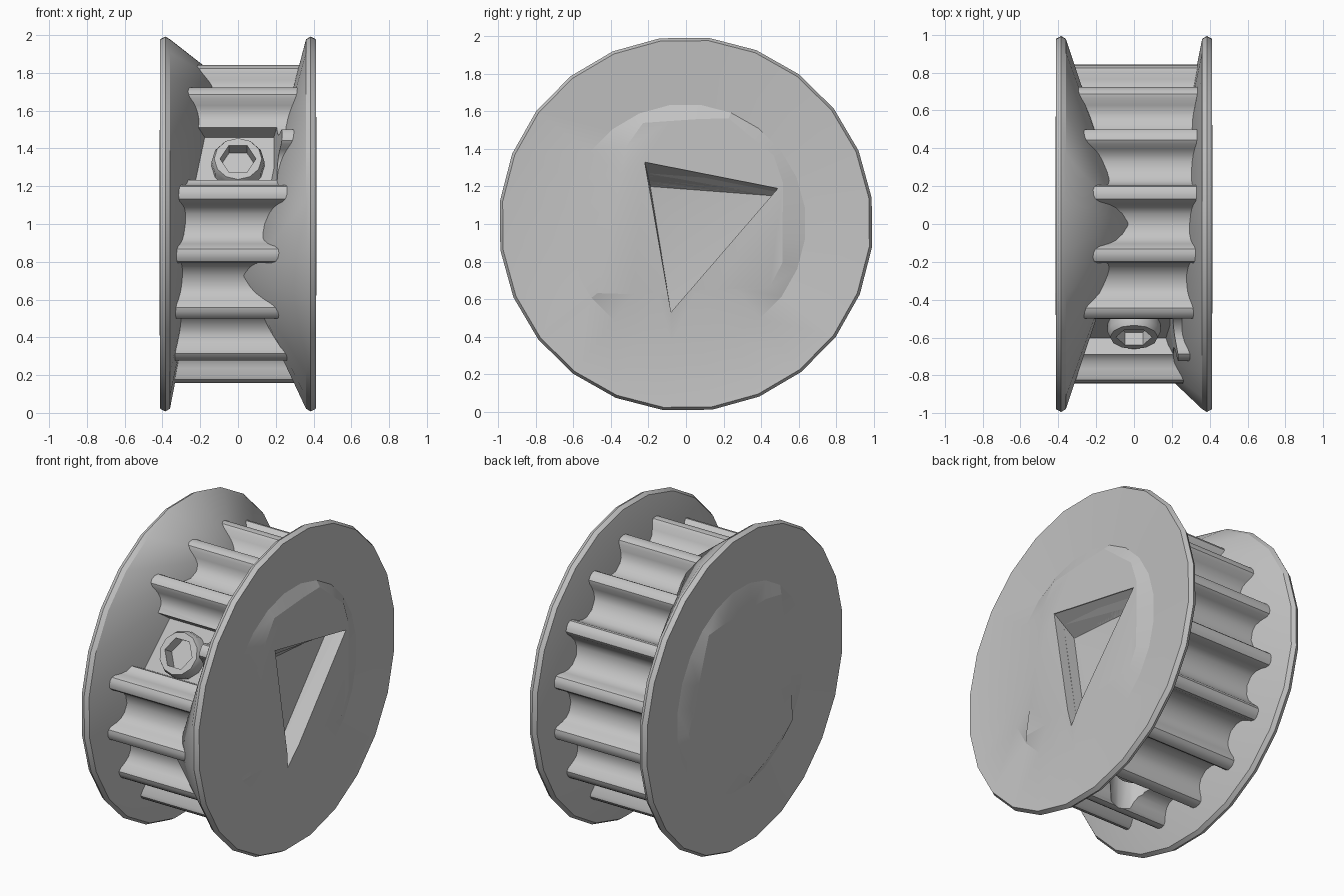
import bpy, bmesh
from math import sin, cos, radians, pi
from mathutils import Vector, Matrix

cube = bpy.data.objects.get("Cube")
if cube:
    bpy.data.objects.remove(cube, do_unlink=True)

metal = bpy.data.materials.new("plain_grey")
metal.use_nodes = True
GREY = (0.55, 0.55, 0.55, 1)
metal.diffuse_color = GREY
metal.node_tree.nodes["Principled BSDF"].inputs["Base Color"].default_value = GREY
CENTRE = Vector((0, 0, 1))


def finish(name, bm, cutter=False):
    bmesh.ops.recalc_face_normals(bm, faces=bm.faces)
    mesh = bpy.data.meshes.new(name)
    bm.to_mesh(mesh)
    bm.free()
    ob = bpy.data.objects.new(name, mesh)
    bpy.context.collection.objects.link(ob)
    mesh.materials.append(metal)
    if cutter:
        ob.hide_render = True
        ob.hide_set(True)
    return ob


def loft(rings, tip_start=None, tip_end=None):
    """Skin equal-length point rings, closing each end with a cap or a tip."""
    bm = bmesh.new()
    loops = [[bm.verts.new(p) for p in ring] for ring in rings]
    n = len(loops[0])
    for a, b in zip(loops, loops[1:]):
        for i in range(n):
            j = (i + 1) % n
            bm.faces.new((a[i], a[j], b[j], b[i]))
    for loop, tip in ((loops[0], tip_start), (loops[-1], tip_end)):
        if tip is None:
            bm.faces.new(loop)
        else:
            t = bm.verts.new(tip)
            for i in range(n):
                bm.faces.new((loop[i], loop[(i + 1) % n], t))
    return bm


def polar(x, r, deg):
    """Point around the wheel axis; 0 degrees is the front, 90 the top."""
    a = radians(deg)
    return Vector((x, -r * cos(a), 1 + r * sin(a)))


def cut(ob, cutter):
    mod = ob.modifiers.new("cut", 'BOOLEAN')
    mod.object = cutter
    mod.solver = 'EXACT'


def smooth(ob, angle):
    bpy.ops.object.select_all(action='DESELECT')
    ob.select_set(True)
    bpy.context.view_layer.objects.active = ob
    for mod in list(ob.modifiers):
        bpy.ops.object.modifier_apply(modifier=mod.name)
    bpy.ops.object.shade_smooth_by_angle(angle=radians(angle))


# Toothed hub: sixteen narrow teeth with rounded tips and valleys
half_tooth = [(.9, .855), (2.3, .848), (3.1, .83), (3.7, .79), (4.8, .755), (7, .73)]
tooth = [(-a, r) for a, r in reversed(half_tooth)] + half_tooth + [(11.25, .715)]
outline = [(11.25 + 22.5 * k + a, r) for k in range(16) for a, r in tooth]
hub = finish("toothed_hub", loft([[polar(x, r, a) for a, r in outline]
                                  for x in (-.355, .355)]))


def polygon_radius(deg, corners, r=.63):
    """Radius at an angle of the polygon with corners at the given angles."""
    for c0, c1 in zip(corners, corners[1:] + [corners[0] + 360]):
        turned = c0 + (deg - c0) % 360
        if turned <= c1:
            half = radians((c1 - c0) / 2)
            return r * cos(half) / cos(radians(turned - (c0 + c1) / 2))


# Flanges: inner cone leaning to one valley, dished outer face, faceted boss
def flange(name, side, lean, corners):
    angles = [15 * k + 7 for k in range(24)]
    profile = [(.985, .36), (1, .385), (.985, .412), (.64, .385)]
    rings = [[polar(side * x, r, a) for a in angles] for r, x in profile]
    rings.append([polar(side * .415, polygon_radius(a, corners) * .97, a)
                  for a in angles])
    return finish(name, loft(rings, polar(side * .03, .72, lean)))


right_flange = flange("right_flange", -1, 90, [54, 126, 194, 279, 323])
left_flange = flange("left_flange", 1, -22.5, [61, 111, 148, 213, 321])

# Triangular socket in one end: sloping upper wall, slightly dished floor
mouth = [(-.22, 1.33), (.49, 1.19), (-.08, .53)]
floor = [(-.19, 1.20), (.47, 1.15), (-.08, .53)]
socket = finish("socket_cutter",
                loft([[(.5, y, z) for y, z in mouth],
                      [(.41, y, z) for y, z in mouth],
                      [(.29, y, z) for y, z in floor]],
                     None, (.27, -.05, 1)), True)
cut(left_flange, socket)
cut(hub, socket)


# Screw seats: ring with a hexagonal hole, pointing outwards from the axis
def radial_frame(deg):
    out = polar(0, 1, deg) - CENTRE
    side = Vector((1, 0, 0))
    m = Matrix((side, out.cross(side), out)).transposed().to_4x4()
    return Matrix.Translation(CENTRE) @ m


def circle(r, h, frame, n=12):
    return [frame @ Vector((r * cos(2 * pi * k / n), r * sin(2 * pi * k / n), h))
            for k in range(n)]


def screw(name, deg, r, top):
    f = radial_frame(deg)

    def hexagon(h):
        # Corners and edge midpoints, to match the twelve ring points
        c = circle(.68 * r, h, f, 6)
        return [p for k in range(6) for p in (c[k], (c[k] + c[(k + 1) % 6]) / 2)]

    rings = [circle(r, .5, f), circle(r, top - .03, f), circle(r * .9, top, f),
             hexagon(top), hexagon(top - .1)]
    return finish(name, loft(rings))


upper_screw = screw("upper_set_screw", 30, .14, .69)
lower_screw = screw("lower_set_screw", -90, .11, .68)

# Pocket around the upper screw, wider at the mouth and to one side
f = radial_frame(32)
pocket = finish("pocket_cutter", loft([
    [f @ Vector(p) for p in ((x0, -v, h), (x1, -v, h), (x1, v, h), (x0, v, h))]
    for x0, x1, v, h in ((-.27, .19, .16, .61), (-.32, .25, .19, .95))]), True)
cut(hub, pocket)

# Round seat for the lower screw
seat = finish("seat_cutter", loft([circle(.14, h, radial_frame(-90))
                                   for h in (.58, .95)]), True)
cut(hub, seat)

for ob in (hub, upper_screw, lower_screw):
    smooth(ob, 32)
for ob in (right_flange, left_flange):
    smooth(ob, 14)
